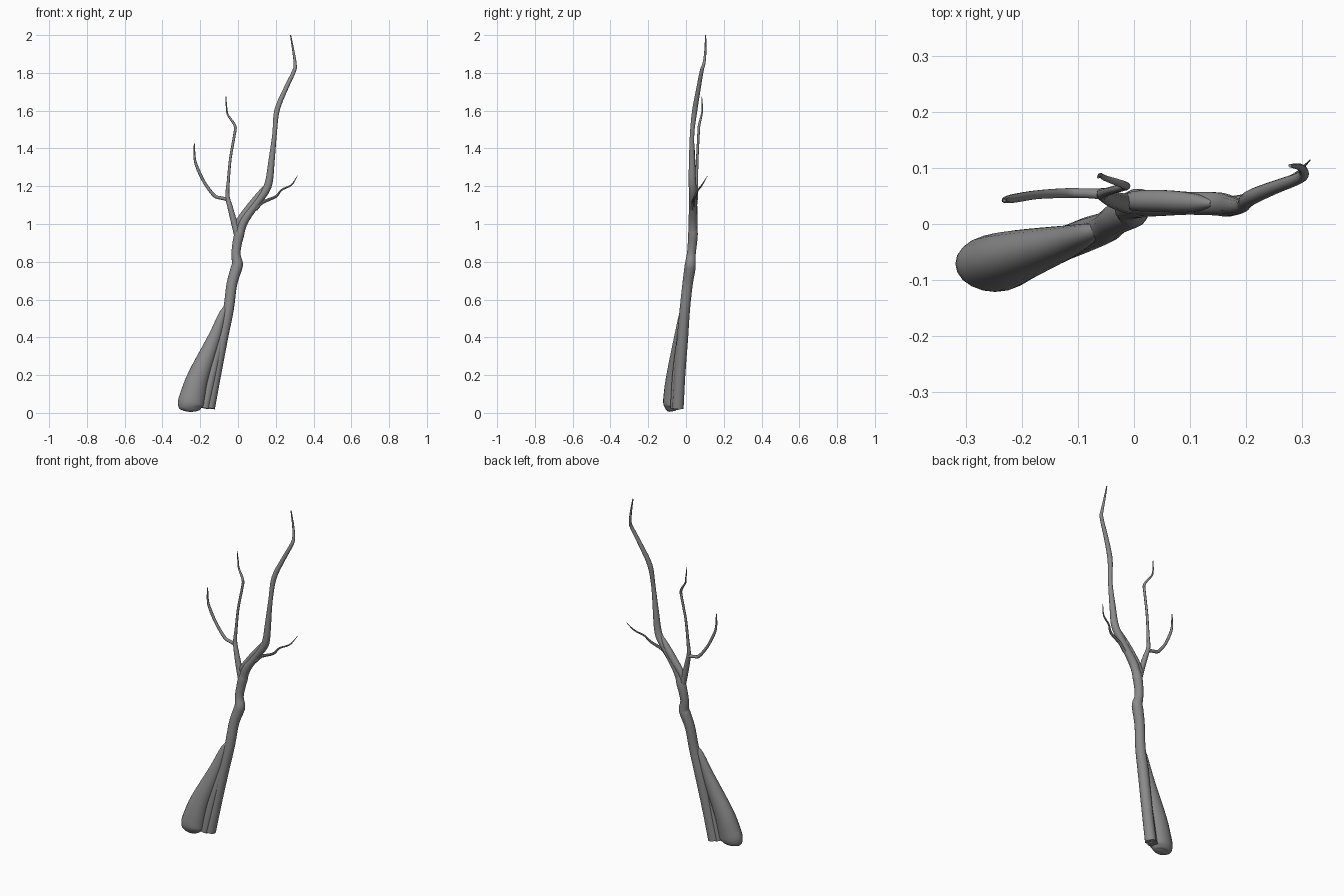
import bpy, math
from mathutils import Vector

bark = bpy.data.materials.new("dark_bark")
bark.diffuse_color = (0.26, 0.26, 0.26, 1)


def spline(pts, steps):
    """Catmull-Rom through (x, y, z, radius) points."""
    p = [Vector(q) for q in pts]
    p = [p[0] * 2 - p[1]] + p + [p[-1] * 2 - p[-2]]
    out = []
    for i in range(1, len(p) - 2):
        a, b, c, d = p[i - 1:i + 3]
        for s in range(steps):
            t = s / steps
            out.append(0.5 * (2 * b + (c - a) * t + (2 * a - 5 * b + 4 * c - d) * t * t
                              + (3 * b - a - 3 * c + d) * t ** 3))
    return out + [p[-2]]


def limb(name, pts, sides=14, squash=(1.0, 1.0), steps=4):
    """Tapered tube whose rings stand across the path; squash flattens start and end in y."""
    path = spline(pts, steps)
    last = len(path) - 1
    verts, faces = [], []
    for i, q in enumerate(path):
        tan = (path[min(i + 1, last)].xyz - path[max(i - 1, 0)].xyz).normalized()
        u = Vector((0, 1, 0)).cross(tan).normalized()
        v = tan.cross(u) * (squash[0] + (squash[1] - squash[0]) * i / last)
        r = max(q.w, 0.001)
        for k in range(sides):
            a = math.tau * k / sides
            verts.append(q.xyz + u * r * math.cos(a) + v * r * math.sin(a))
    for i in range(last):
        for k in range(sides):
            a, b = i * sides + k, i * sides + (k + 1) % sides
            faces.append((a, b, b + sides, a + sides))
    n = len(verts)
    faces.append(tuple(reversed(range(sides))))
    faces.append(tuple(range(n - sides, n)))
    me = bpy.data.meshes.new(name)
    me.from_pydata(verts, [], faces)
    me.materials.append(bark)
    ob = bpy.data.objects.new(name, me)
    bpy.context.collection.objects.link(ob)
    bpy.ops.object.select_all(action='DESELECT')
    ob.select_set(True)
    bpy.context.view_layer.objects.active = ob
    bpy.ops.object.shade_smooth_by_angle(angle=math.radians(40))


# Leaning trunk with a knot below the fork
limb("trunk", [(-.153, -.043, .025, .031), (-.12, -.033, .2, .03), (-.082, -.018, .4, .03),
               (-.05, -.006, .55, .028), (-.033, .008, .68, .028), (-.01, .02, .76, .03),
               (-.003, .023, .79, .029), (-.011, .028, .84, .024), (-.004, .034, .9, .025),
               (.008, .037, .95, .026), (.022, .038, 1.0, .02)])

# Swollen root on the left and the thin rib between it and the trunk
limb("root_flare", [(-.25, -.072, .008, .025), (-.25, -.073, .018, .052), (-.25, -.071, .045, .069),
                    (-.238, -.067, .1, .066), (-.208, -.057, .2, .056), (-.125, -.033, .4, .034),
                    (-.083, -.018, .52, .02), (-.06, -.01, .57, .008)], 20, (.6, 1.0))
limb("root_rib", [(-.178, -.057, .025, .027), (-.14, -.047, .2, .026),
                  (-.092, -.028, .4, .02), (-.06, -.012, .55, .01)])

# Tall right branch
limb("right_branch", [(.005, .036, .92, .02), (.028, .037, 1.01, .024), (.09, .037, 1.1, .021),
                      (.145, .036, 1.175, .021), (.165, .033, 1.23, .02), (.176, .032, 1.32, .017),
                      (.193, .032, 1.47, .012), (.206, .046, 1.6, .014), (.25, .065, 1.71, .012),
                      (.297, .083, 1.81, .01), (.302, .095, 1.85, .008), (.294, .102, 1.91, .006),
                      (.278, .104, 2.0, .003)])
limb("fork_ridge", [(-.012, .042, .94, .006), (-.002, .041, 1.0, .017), (.048, .041, 1.07, .02),
                    (.105, .038, 1.145, .017), (.14, .036, 1.2, .006)])

# Side twig of the right branch
limb("right_twig", [(.09, .035, 1.08, .014), (.13, .037, 1.115, .009), (.2, .047, 1.145, .007),
                    (.23, .064, 1.18, .005), (.283, .085, 1.207, .004), (.314, .114, 1.255, .001)], 8)

# Left branch and its offshoot
limb("left_branch", [(.004, .035, .92, .02), (-.018, .038, 1.0, .017), (-.042, .045, 1.09, .014),
                     (-.056, .053, 1.15, .011), (-.051, .056, 1.23, .008), (-.04, .06, 1.35, .007),
                     (-.019, .066, 1.47, .007), (-.016, .069, 1.52, .007), (-.052, .082, 1.575, .005),
                     (-.06, .087, 1.61, .004), (-.064, .083, 1.675, .002)], 10)
limb("left_offshoot", [(-.05, .053, 1.13, .01), (-.09, .055, 1.138, .009), (-.125, .055, 1.15, .009),
                       (-.175, .052, 1.215, .008), (-.212, .046, 1.29, .008), (-.229, .043, 1.345, .006),
                       (-.231, .042, 1.425, .003)], 10)
